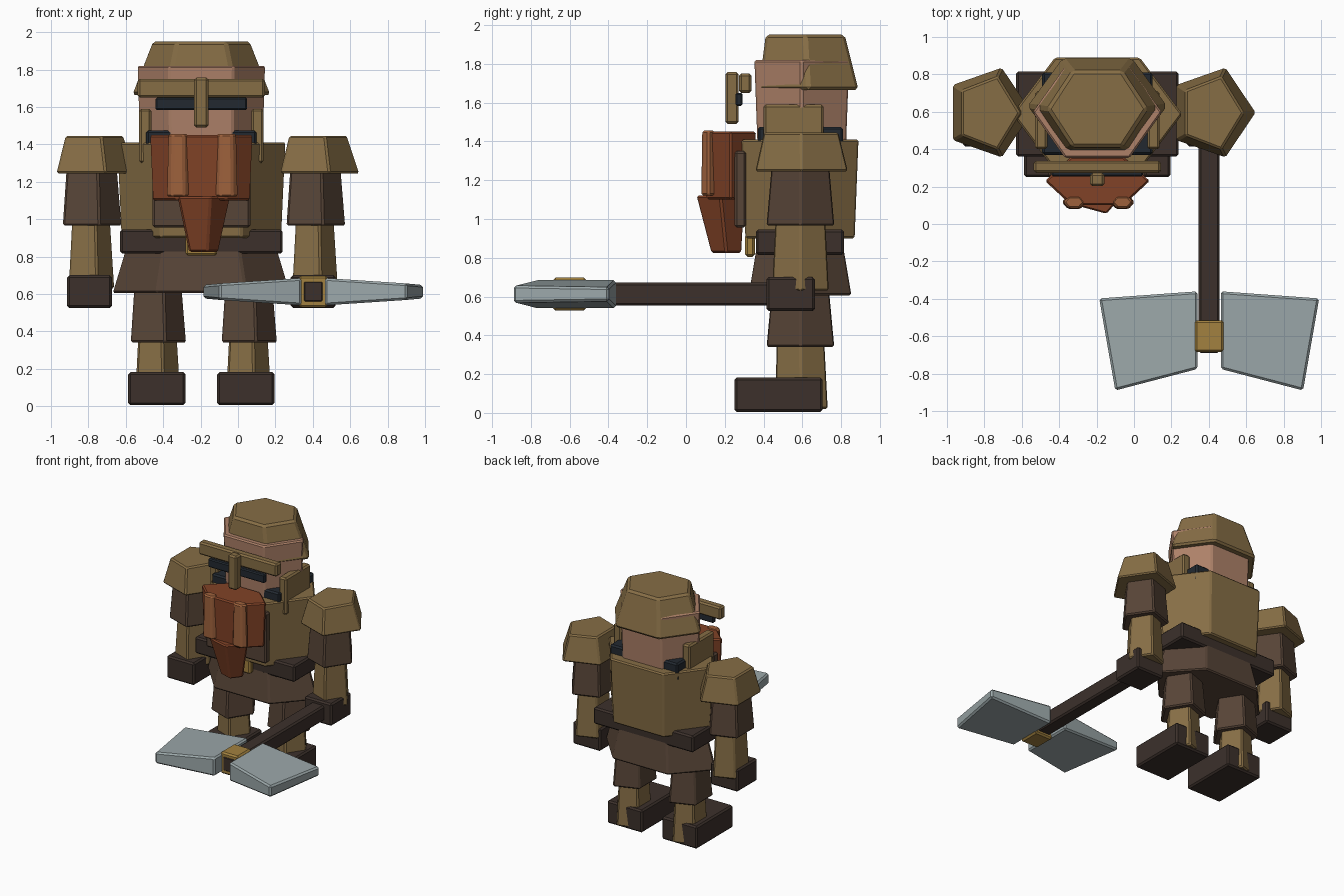
import bpy, bmesh
from math import cos, sin, pi

if "Cube" in bpy.data.objects:
    bpy.data.objects.remove(bpy.data.objects["Cube"])

CX = -0.196   # the figure's own mirror plane


def mat(name, r, g, b):
    m = bpy.data.materials.new(name)
    m.diffuse_color = (r, g, b, 1)
    m.use_nodes = True
    m.node_tree.nodes["Principled BSDF"].inputs["Base Color"].default_value = m.diffuse_color
    return m


TAN = mat("bronze_tan", 0.24, 0.155, 0.06)
BROWN = mat("brown_leather", 0.095, 0.058, 0.038)
DARK = mat("dark_leather", 0.045, 0.03, 0.024)
SKIN = mat("skin", 0.42, 0.22, 0.14)
NAVY = mat("dark_blue", 0.016, 0.022, 0.03)
RED = mat("red_hair", 0.22, 0.055, 0.02)
ORANGE = mat("light_hair", 0.34, 0.12, 0.045)
GOLD = mat("brass", 0.36, 0.22, 0.05)
STEEL = mat("steel", 0.33, 0.39, 0.40)


def finish(name, bm, material, bevel):
    bmesh.ops.recalc_face_normals(bm, faces=bm.faces)
    me = bpy.data.meshes.new(name)
    bm.to_mesh(me)
    bm.free()
    me.materials.append(material)
    ob = bpy.data.objects.new(name, me)
    bpy.context.collection.objects.link(ob)
    if bevel:
        mod = ob.modifiers.new("edge_bevel", 'BEVEL')
        mod.width = bevel
        mod.segments = 1
        mod.limit_method = 'ANGLE'
    return ob


def loft(name, material, low, high, bevel):
    """Solid between two matching rings of points."""
    bm = bmesh.new()
    a = [bm.verts.new(p) for p in low]
    b = [bm.verts.new(p) for p in high]
    n = len(a)
    bm.faces.new(a[::-1])
    bm.faces.new(b)
    for i in range(n):
        j = (i + 1) % n
        bm.faces.new((a[i], a[j], b[j], b[i]))
    return finish(name, bm, material, bevel)


def frustum(name, material, n, bottom, top, bevel=0.01):
    """bottom / top = (cx, cy, z, rx, ry); first corner points to +x."""
    def ring(cx, cy, z, rx, ry):
        return [(cx + rx * cos(2 * pi * i / n), cy + ry * sin(2 * pi * i / n), z)
                for i in range(n)]
    return loft(name, material, ring(*bottom), ring(*top), bevel)


def box(name, material, x0, x1, y0, y1, z0, z1, bevel=0.012):
    def ring(z):
        return [(x0, y0, z), (x1, y0, z), (x1, y1, z), (x0, y1, z)]
    return loft(name, material, ring(z0), ring(z1), bevel)


# Limbs, repeated on both sides (five-sided pieces all face the same way)
for side, s in (("right", -1), ("left", 1)):
    lx, ax = CX + s * 0.243, CX + s * 0.598
    box(side + "_boot", DARK, CX + s * 0.238 - 0.153, CX + s * 0.238 + 0.153,
        0.25, 0.705, 0.005, 0.182)
    frustum(side + "_shin", TAN, 5, (lx, 0.595, 0.02, 0.138, 0.146), (lx, 0.59, 0.42, 0.113, 0.13))
    frustum(side + "_thigh", BROWN, 5, (lx, 0.59, 0.34, 0.166, 0.187), (lx, 0.59, 0.72, 0.135, 0.15))
    frustum(side + "_upper_arm", BROWN, 5, (ax, 0.59, 0.965, 0.176, 0.187), (ax, 0.59, 1.32, 0.147, 0.155))
    frustum(side + "_forearm", TAN, 5, (ax, 0.59, 0.63, 0.137, 0.157), (ax, 0.59, 1.02, 0.112, 0.137))
    box(side + "_glove", DARK, ax - 0.12, ax + 0.12, 0.415, 0.665, 0.525, 0.70)
    frustum(side + "_shoulder_pad", TAN, 5, (ax + 0.015, 0.596, 1.245, 0.236, 0.254),
            (ax + 0.012, 0.594, 1.445, 0.172, 0.205))
    # cheek plate of the helmet
    px = CX + s * 0.30
    box(side + "_cheek_plate", TAN, px - 0.033, px + 0.033, 0.40, 0.71, 1.30, 1.59)
    # braid in front of the beard
    bx = CX + s * 0.129 + 0.005
    frustum(side + "_braid", ORANGE, 6, (bx, 0.117, 1.12, 0.066, 0.044), (bx, 0.117, 1.455, 0.058, 0.038))

# Body
frustum("skirt", BROWN, 6, (CX, 0.588, 0.605, 0.48, 0.306), (CX, 0.588, 0.92, 0.385, 0.245))
box("belt", DARK, CX - 0.434, CX + 0.434, 0.36, 0.815, 0.815, 0.945)
frustum("torso", TAN, 6, (CX, 0.588, 0.90, 0.432, 0.325), (CX, 0.588, 1.41, 0.455, 0.348))
box("chest_plate", BROWN, CX - 0.262, CX + 0.262, 0.25, 0.31, 0.955, 1.35)
box("buckle", GOLD, CX - 0.085, CX + 0.085, 0.305, 0.355, 0.805, 0.92)

# Head
box("collar", NAVY, CX - 0.295, CX + 0.295, 0.37, 0.81, 1.34, 1.475)
frustum("head", SKIN, 6, (CX, 0.597, 1.34, 0.332, 0.262), (CX, 0.597, 1.82, 0.346, 0.282))
frustum("helmet", TAN, 6, (CX, 0.632, 1.665, 0.378, 0.297), (CX, 0.615, 1.95, 0.266, 0.235), 0.016)
box("brow_bar", TAN, CX - 0.34, CX + 0.34, 0.273, 0.338, 1.65, 1.75)
box("nose_guard", TAN, CX - 0.038, CX + 0.038, 0.203, 0.272, 1.49, 1.757)
box("eye_band", NAVY, CX - 0.245, CX + 0.245, 0.255, 0.292, 1.583, 1.65, 0.008)

# Beard
frustum("beard", RED, 6, (CX, 0.23, 1.10, 0.265, 0.142), (CX, 0.23, 1.45, 0.28, 0.15))
frustum("beard_tip", RED, 5, (-0.19, 0.208, 0.825, 0.088, 0.083), (-0.195, 0.178, 1.12, 0.158, 0.132))

# Axe
AX = 0.402
box("axe_handle", DARK, AX - 0.056, AX + 0.056, -0.69, 0.50, 0.553, 0.672)
box("axe_collar", GOLD, AX - 0.077, AX + 0.077, -0.685, -0.515, 0.527, 0.697)
for side, s in (("right", -1), ("left", 1)):
    # outline: distance from the axe middle, y, half thickness
    outline = [(0.062, -0.36, 0.073), (0.588, -0.398, 0.036),
               (0.502, -0.89, 0.044), (0.062, -0.775, 0.073)]
    loft(side + "_axe_blade", STEEL,
         [(AX + s * d, y, 0.612 - t) for d, y, t in outline],
         [(AX + s * d, y, 0.612 + t) for d, y, t in outline], 0.012)
